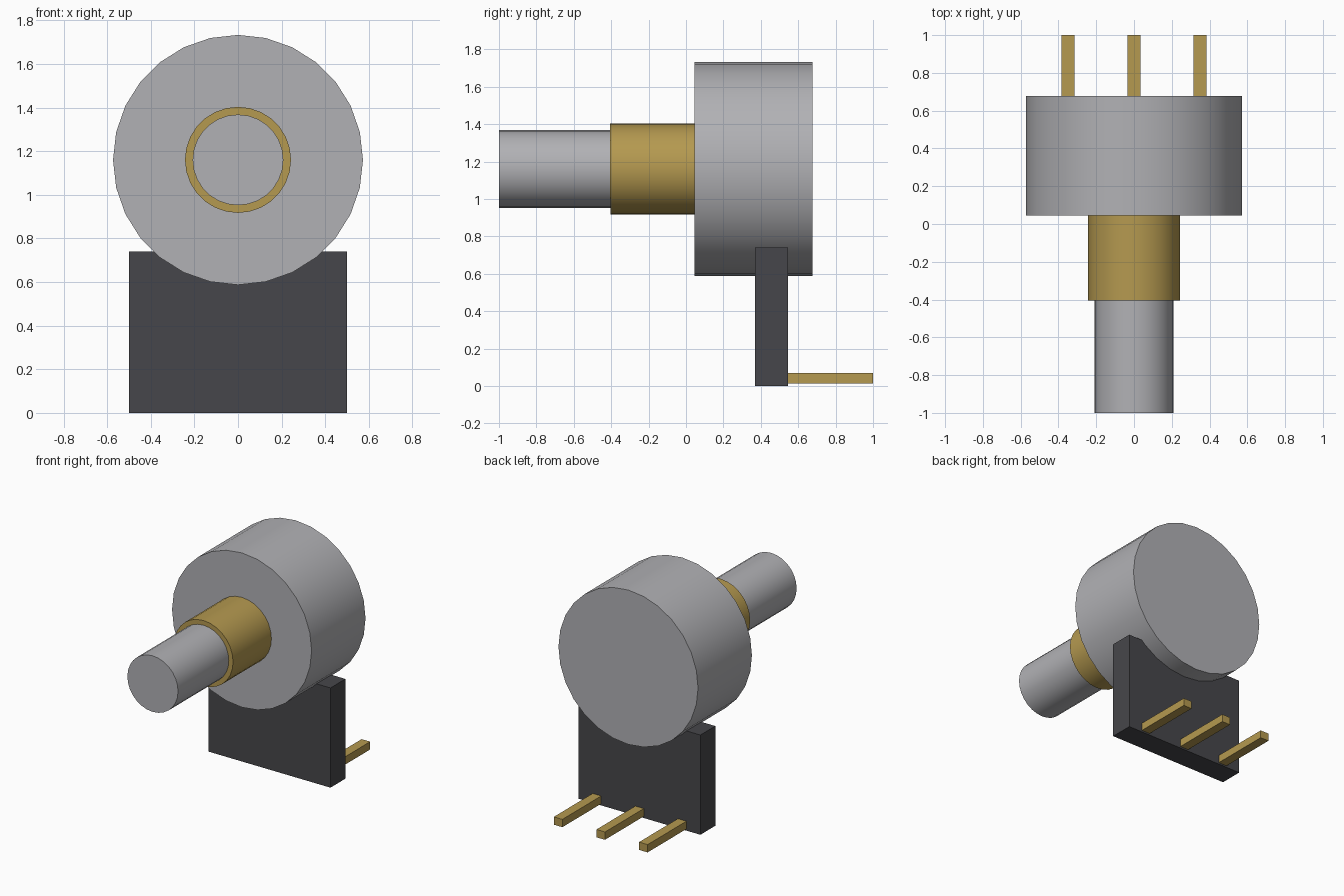
import bpy
import math

cube = bpy.data.objects.get("Cube")
if cube:
    bpy.data.objects.remove(cube, do_unlink=True)


def material(name, rgb):
    mat = bpy.data.materials.new(name)
    mat.use_nodes = True
    color = (*rgb, 1.0)
    mat.diffuse_color = color
    mat.node_tree.nodes["Principled BSDF"].inputs["Base Color"].default_value = color
    return mat


steel = material("steel grey", (0.44, 0.44, 0.46))
brass = material("brass", (0.46, 0.32, 0.08))
board_dark = material("dark board", (0.062, 0.062, 0.069))

AXIS_Z = 1.16   # height of the shaft axis
SIDES = 28


def finish(name, mat):
    obj = bpy.context.object
    obj.name = obj.data.name = name
    obj.data.materials.append(mat)
    return obj


def barrel(name, radius, y0, y1, mat):
    """Round part lying along the y axis."""
    bpy.ops.mesh.primitive_cylinder_add(
        vertices=SIDES, radius=radius, depth=y1 - y0,
        location=(0, (y0 + y1) / 2, AXIS_Z), rotation=(math.pi / 2, 0, 0))
    bpy.ops.object.transform_apply(location=False, rotation=True, scale=True)
    bpy.ops.object.shade_smooth_by_angle(angle=math.radians(30))
    return finish(name, mat)


def box(name, x, width, y0, y1, z0, z1, mat):
    bpy.ops.mesh.primitive_cube_add(
        size=1, location=(x, (y0 + y1) / 2, (z0 + z1) / 2))
    bpy.context.object.scale = (width, y1 - y0, z1 - z0)
    bpy.ops.object.transform_apply(location=False, rotation=False, scale=True)
    return finish(name, mat)


# Housing, threaded collar and turning shaft
barrel("housing", 0.573, 0.045, 0.677, steel)
barrel("collar", 0.243, -0.405, 0.05, brass)
barrel("shaft", 0.208, -1.0, -0.40, steel)

# Terminal board under the housing
box("terminal_board", 0, 1.0, 0.37, 0.545, 0, 0.74, board_dark)

# Three pins pointing backwards
for name, x in (("right_pin", -0.35), ("middle_pin", 0), ("left_pin", 0.35)):
    box(name, x, 0.07, 0.54, 1.0, 0.012, 0.07, brass)
